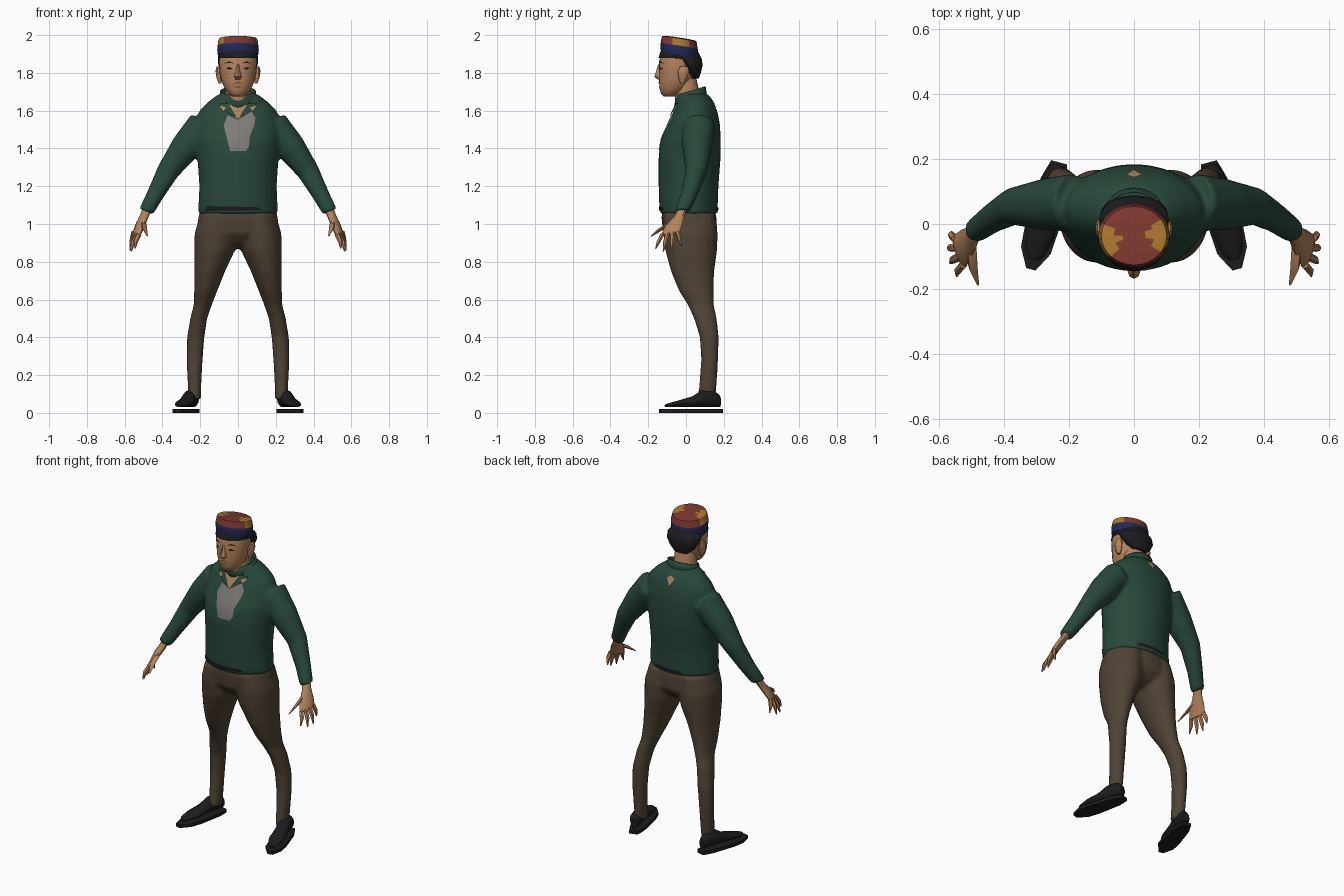
import bpy, bmesh, math
from mathutils import Vector

cube = bpy.data.objects.get("Cube")
if cube:
    bpy.data.objects.remove(cube)


def material(name, r, g, b):
    m = bpy.data.materials.new(name)
    m.use_nodes = True
    m.diffuse_color = (r, g, b, 1)
    m.node_tree.nodes["Principled BSDF"].inputs["Base Color"].default_value = (r, g, b, 1)
    return m


GREEN = material("dark green wool", .021, .065, .042)
BROWN = material("brown cloth", .08, .056, .036)
SKIN = material("skin", .46, .23, .11)
BLACK = material("black", .012, .012, .014)
GREY = material("grey shirt", .21, .2, .19)
RED = material("hat red", .2, .04, .028)
YELLOW = material("hat yellow", .4, .18, .025)
BLUE = material("hat blue", .016, .022, .1)
LIP = material("lip brown", .25, .09, .05)


def loft(bm, rings, n=20, side=1, cap=True):
    """Skin a tube over rings given as (centre, u axis, v axis)."""
    loops = []
    for c, u, v in rings:
        c, u, v = Vector(c), Vector(u), Vector(v)
        loop = []
        for i in range(n):
            a = math.tau * i / n
            p = c + u * math.cos(a) + v * math.sin(a)
            loop.append(bm.verts.new((p.x * side, p.y, p.z)))
        loops.append(loop)
    for a, b in zip(loops, loops[1:]):
        for i in range(n):
            j = (i + 1) % n
            bm.faces.new((a[i], a[j], b[j], b[i]))
    if cap:
        bm.faces.new(loops[0])
        bm.faces.new(loops[-1])


def flat(rows, x=0, tilt=0):
    """Level rings from rows of (z, front y, back y, half width)."""
    out = []
    for r in rows:
        z, f, b, w = r[:4]
        h = (b - f) / 2
        out.append(((r[4] if len(r) > 4 else x, (f + b) / 2, z), (w, 0, 0), (0, h, -h * tilt)))
    return out


def finish(bm, name, mats, smooth=True, angle=50):
    bmesh.ops.recalc_face_normals(bm, faces=bm.faces)
    me = bpy.data.meshes.new(name)
    bm.to_mesh(me)
    bm.free()
    ob = bpy.data.objects.new(name, me)
    bpy.context.collection.objects.link(ob)
    for m in mats:
        me.materials.append(m)
    if smooth:
        bpy.ops.object.select_all(action='DESELECT')
        bpy.context.view_layer.objects.active = ob
        ob.select_set(True)
        bpy.ops.object.shade_smooth_by_angle(angle=math.radians(angle))
    return ob


def fuse(ob, size=.012, turns=6):
    """Melt overlapping tubes into one smooth garment."""
    r = ob.modifiers.new("Fuse", 'REMESH')
    r.mode, r.voxel_size, r.use_smooth_shade = 'VOXEL', size, True
    s = ob.modifiers.new("Soften", 'SMOOTH')
    s.factor, s.iterations = .5, turns


def plate(name, pts, mat, target, front=True, offset=.004):
    """Thin painted plate of (x, z) points laid on the target."""
    bm = bmesh.new()
    y = -.4 if front else .4
    bm.faces.new([bm.verts.new((x, y, z)) for x, z in pts])
    bmesh.ops.triangulate(bm, faces=bm.faces[:])
    bmesh.ops.subdivide_edges(bm, edges=bm.edges[:], cuts=4, use_grid_fill=True)
    ob = finish(bm, name, [mat])
    w = ob.modifiers.new("Wrap", 'SHRINKWRAP')
    w.target, w.wrap_method = target, 'PROJECT'
    w.use_project_y = True
    w.use_positive_direction, w.use_negative_direction = front, not front
    w.wrap_mode, w.offset = 'ABOVE_SURFACE', offset
    return ob


# Sweater: body and sleeves fused
bm = bmesh.new()
loft(bm, flat([(1.055, -.138, .168, .212), (1.1, -.142, .168, .21), (1.2, -.145, .172, .205),
               (1.36, -.145, .184, .216), (1.45, -.132, .184, .225), (1.53, -.095, .18, .225),
               (1.6, -.065, .165, .205), (1.65, -.045, .145, .155), (1.69, -.035, .115, .1)]), 32)
sleeve = [(.19, .068, 1.52, .085, .088, 50), (.275, .06, 1.41, .08, .08, 36),
          (.37, .055, 1.28, .06, .058, 28), (.433, .02, 1.165, .047, .047, 28),
          (.487, -.02, 1.065, .04, .04, 25)]
for s in (1, -1):
    loft(bm, [((x, y, z), (r * math.cos(math.radians(a)), 0, r * math.sin(math.radians(a))), (0, h, 0))
              for x, y, z, r, h, a in sleeve], side=s)
sweater = finish(bm, "sweater", [GREEN])
fuse(sweater)

# Trousers: hips and legs fused
bm = bmesh.new()
loft(bm, flat([(1.09, -.125, .15, .195), (1.03, -.13, .162, .212), (.95, -.12, .165, .215),
               (.9, -.08, .13, .15), (.87, -.04, .08, .06)]), 28)
leg = [(1.05, -.12, .155, .1, .1), (.95, -.12, .168, .115, .115), (.86, -.11, .165, .108, .124),
       (.75, -.08, .15, .082, .15), (.65, -.04, .146, .062, .17), (.57, .01, .148, .048, .187),
       (.5, .042, .163, .045, .208), (.4, .073, .174, .046, .224), (.28, .08, .17, .043, .23),
       (.15, .07, .163, .036, .23), (.07, .06, .155, .034, .23)]
for s in (1, -1):
    loft(bm, flat(leg), side=s)
fuse(finish(bm, "trousers", [BROWN]), .011, 4)

# Shoes, soles and hands
heel, ahead, across = Vector((.233, .18, 0)), Vector((.255, -.967, 0)), Vector((.967, .255, 0))
shoe = [(0, .02, .09), (.03, .036, .118), (.1, .037, .12), (.15, .041, .088),
        (.22, .045, .068), (.28, .03, .052), (.3, .012, .044)]
sole = [(-.01, .025), (.05, .042), (.2, .052), (.27, .047), (.33, .015)]
palm_side = Vector((.3, .93, .15))
palm_up = Vector((.85, -.25, .4))
tips = [(.545, -.16, .87), (.565, -.12, .855), (.572, -.075, .86), (.56, -.025, .885)]


def digit(bm, a, b, r, s):
    a, b = Vector(a), Vector(b)
    mid = a.lerp(b, .55) + Vector((.006, 0, .004))
    loft(bm, [(p, palm_side * r * k, palm_up * r * k) for p, k in ((a, 1), (mid, .9), (b, .25))], 6, s)


for s, label in ((1, "left"), (-1, "right")):
    bm = bmesh.new()
    loft(bm, [(heel + ahead * d + Vector((0, 0, (.03 + t) / 2)), across * w, (0, 0, (t - .03) / 2))
              for d, w, t in shoe], 12, s)
    finish(bm, label + "_shoe", [BLACK], angle=35)

    bm = bmesh.new()
    edge = [heel + ahead * d + across * w for d, w in sole]
    edge += [heel + ahead * d - across * w for d, w in reversed(sole)]
    face = bm.faces.new([bm.verts.new((p.x * s, p.y, 0)) for p in edge])
    top = bmesh.ops.extrude_face_region(bm, geom=[face])["geom"]
    bmesh.ops.translate(bm, vec=(0, 0, .02), verts=[g for g in top if isinstance(g, bmesh.types.BMVert)])
    finish(bm, label + "_sole", [BLACK], smooth=False)

    bm = bmesh.new()
    loft(bm, [((.478, -.013, 1.09), palm_side * .026, palm_up * .024),
              ((.497, -.035, 1.04), palm_side * .03, palm_up * .022),
              ((.517, -.065, .995), palm_side * .05, palm_up * .021),
              ((.538, -.085, .945), palm_side * .054, palm_up * .014)], 10, s)
    for i, tip in enumerate(tips):
        digit(bm, Vector((.537, -.085, .953)) + palm_side * (i - 1.5) * .028, tip, .014, s)
    digit(bm, (.5, -.07, 1.01), (.48, -.185, .935), .018, s)
    finish(bm, label + "_hand", [SKIN], angle=40)

# Head, nose, ears and neck
bm = bmesh.new()
loft(bm, flat([(1.675, -.118, -.05, .03), (1.69, -.133, -.02, .05), (1.72, -.14, .015, .072),
               (1.76, -.143, .04, .088), (1.81, -.143, .055, .097), (1.86, -.143, .06, .1),
               (1.92, -.125, .052, .096)]), 24)
head = finish(bm, "head", [SKIN])

bm = bmesh.new()
loft(bm, flat([(1.845, -.147, -.12, .008), (1.8, -.161, -.12, .013), (1.78, -.168, -.12, .02),
               (1.765, -.15, -.12, .014)]), 8)
finish(bm, "nose", [SKIN])

for s, label in ((1, "left"), (-1, "right")):
    bm = bmesh.new()
    loft(bm, flat([(1.745, -.03, -.01, .008, .095), (1.775, -.042, .008, .014, .1),
                   (1.81, -.045, .018, .016, .103), (1.835, -.03, .01, .009, .104)]), 10, s)
    finish(bm, label + "_ear", [SKIN])

bm = bmesh.new()
loft(bm, flat([(1.77, -.06, .055, .065), (1.68, -.06, .075, .068), (1.58, -.05, .09, .075)]))
finish(bm, "neck", [SKIN])

# Hair
bm = bmesh.new()
loft(bm, flat([(1.77, .03, .068, .045), (1.8, -.005, .078, .082), (1.84, -.03, .088, .104),
               (1.872, -.06, .084, .107), (1.88, -.146, .08, .106), (1.92, -.132, .06, .1)]), 24)
finish(bm, "hair", [BLACK])

# Hat: blue band, red crown with yellow side patches
bm = bmesh.new()
loft(bm, [((0, -.036, z), (r, 0, 0), (0, r * .9, -r * .135))
          for z, r in ((1.895, .107), (1.92, .11), (1.945, .109), (1.948, .107), (1.967, .105),
                       (1.982, .1), (1.9845, .085), (1.986, .062), (1.987, .035), (1.987, .01))], 32)
bm.normal_update()
for f in bm.faces:
    c = f.calc_center_median()
    height = c.z + .15 * (c.y + .036)
    middle = -.028 if c.x > 0 else -.055
    f.material_index = 1 if height < 1.9455 else 0
    if height > 1.9455 and math.hypot(abs(c.x) - .095, c.y - middle) < .05:
        f.material_index = 2
finish(bm, "hat", [RED, BLUE, YELLOW], angle=40)

# Collar: standing band and two points
bm = bmesh.new()
loft(bm, flat([(1.64, -.065, .115, .105), (1.675, -.058, .108, .096), (1.705, -.052, .104, .094)],
              tilt=-.3), 24, cap=False)
collar = finish(bm, "collar", [GREEN])
collar.modifiers.new("Thickness", 'SOLIDIFY').thickness = .008

plate("shirt_front", [(-.055, 1.575), (0, 1.55), (.07, 1.595), (.092, 1.56), (.085, 1.52), (.06, 1.46),
                      (.058, 1.41), (.04, 1.385), (-.04, 1.385), (-.055, 1.44), (-.075, 1.52)],
      GREY, sweater)
plate("throat", [(-.085, 1.63), (.085, 1.63), (.06, 1.6), (0, 1.555), (-.06, 1.6)], SKIN, sweater, offset=.006)
for s, label in ((1, "left"), (-1, "right")):
    plate(label + "_collar_point", [(s * .1, 1.635), (s * .05, 1.635), (s * .008, 1.565), (s * .045, 1.575)],
          GREEN, sweater, offset=.009)
    plate(label + "_collar_lining", [(s * .1, 1.625), (s * .075, 1.59), (s * .062, 1.615)],
          SKIN, sweater, offset=.0095)
    plate(label + "_brow", [(s * .02, 1.85), (s * .045, 1.862), (s * .07, 1.85), (s * .045, 1.852)],
          BLACK, head, offset=.003)
    plate(label + "_eye", [(s * .028, 1.822), (s * .044, 1.832), (s * .062, 1.822), (s * .044, 1.817)],
          BLACK, head, offset=.003)
plate("moustache", [(-.035, 1.738), (0, 1.756), (.035, 1.738), (0, 1.745)], LIP, head, offset=.003)
plate("mouth", [(-.025, 1.727), (0, 1.733), (.025, 1.727), (0, 1.719)], LIP, head, offset=.003)
plate("nape_patch", [(-.025, 1.64), (0, 1.655), (.025, 1.64), (0, 1.6)], SKIN, sweater, front=False)
plate("front_hem", [(-.17, 1.095), (.1, 1.09), (.12, 1.075), (-.17, 1.07)], BLACK, sweater)
plate("back_hem", [(-.08, 1.085), (.1, 1.09), (.1, 1.07), (-.08, 1.07)], BLACK, sweater, front=False)
